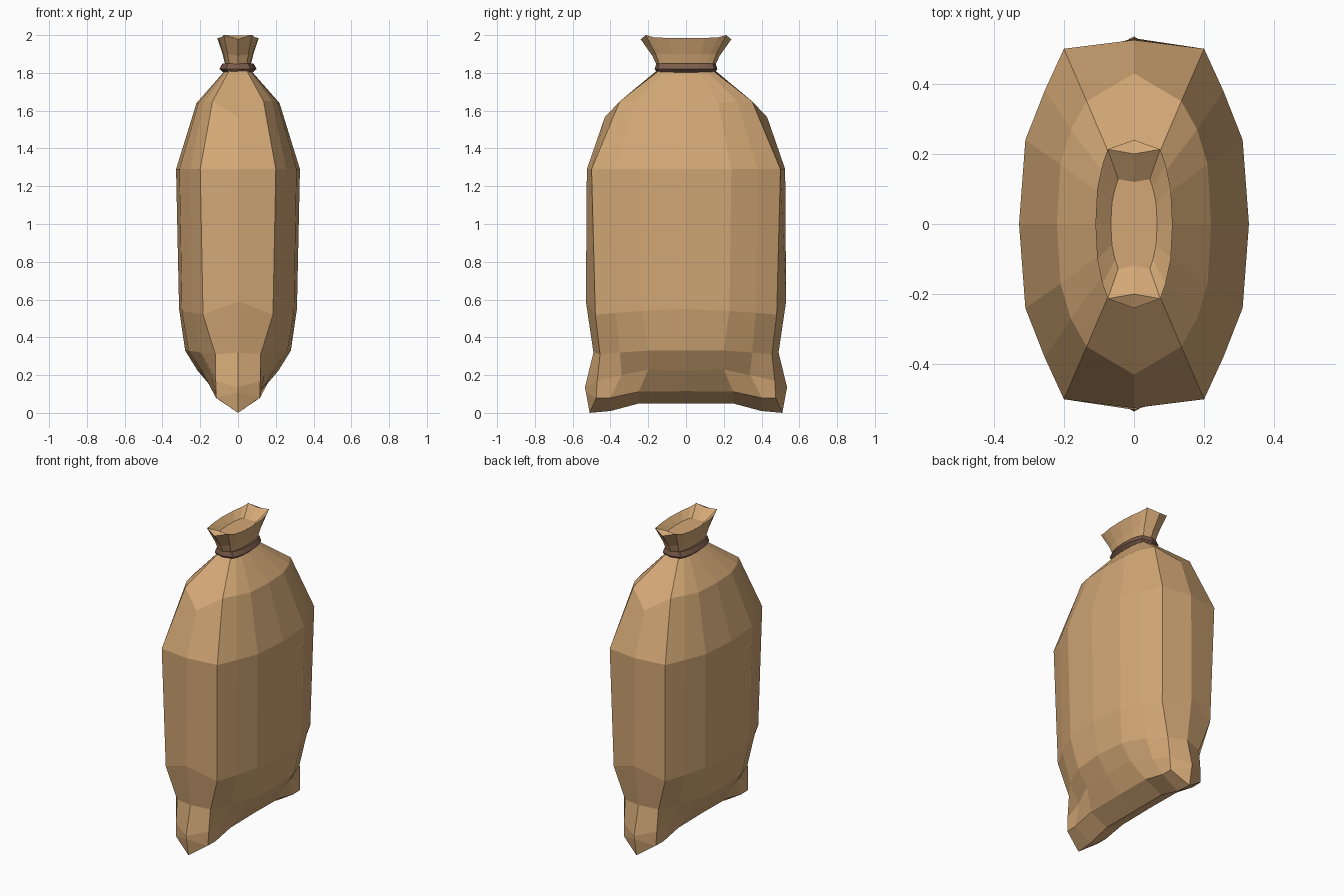
import bpy, bmesh, math
from mathutils import Vector

if "Cube" in bpy.data.objects:
    bpy.data.objects.remove(bpy.data.objects["Cube"])


def material(name, rgb):
    m = bpy.data.materials.new(name)
    m.diffuse_color = (*rgb, 1)
    m.use_nodes = True
    m.node_tree.nodes["Principled BSDF"].inputs["Base Color"].default_value = m.diffuse_color
    return m


BURLAP = material("tan burlap", (0.65, 0.39, 0.18))
CORD = material("dark brown cord", (0.20, 0.107, 0.07))


def full_ring(q):
    """Mirror a quarter outline (side to end, five points) into a 16 point ring."""
    half = q + [(-x, y, z) for x, y, z in reversed(q[:-1])]
    return half + [(x, -y, z) for x, y, z in reversed(half[1:-1])]


def loft(name, quarters, mat, cap=False, closed=False):
    bm = bmesh.new()
    rings = [[bm.verts.new(p) for p in full_ring(q)] for q in quarters]
    pairs = list(zip(rings, rings[1:]))
    if closed:
        pairs.append((rings[-1], rings[0]))
    for a, b in pairs:
        n = len(a)
        for i in range(n):
            j = (i + 1) % n
            bm.faces.new((a[i], a[j], b[j], b[i]))
    if cap:
        r = rings[-1]
        mid = bm.verts.new(sum((v.co for v in r), Vector()) / len(r))
        for i in range(len(r)):
            bm.faces.new((r[i], r[(i + 1) % len(r)], mid))
    bmesh.ops.remove_doubles(bm, verts=bm.verts, dist=0.0005)
    bmesh.ops.recalc_face_normals(bm, faces=bm.faces)
    me = bpy.data.meshes.new(name)
    bm.to_mesh(me)
    bm.free()
    me.materials.append(mat)
    ob = bpy.data.objects.new(name, me)
    bpy.context.collection.objects.link(ob)
    return ob


# Pinched neck shared by body, mouth and cord
neck = [(.062, 0, 1.82), (.06, .06, 1.82), (.053, .1, 1.82), (.042, .132, 1.82), (0, .145, 1.82)]

# Stuffed body, from neck down to the bottom seam with two corner ears
loft("sack_body", [
    neck,
    [(.22, 0, 1.64), (.21, .17, 1.64), (.18, .27, 1.65), (.135, .35, 1.65), (0, .43, 1.565)],
    [(.328, 0, 1.29), (.31, .24, 1.29), (.255, .38, 1.29), (.2, .5, 1.29), (0, .525, 1.29)],
    [(.312, 0, .55), (.297, .23, .54), (.24, .37, .53), (.185, .48, .52), (0, .53, .59)],
    [(.28, 0, .33), (.262, .2, .33), (.2, .35, .32), (.12, .455, .31), (0, .49, .32)],
    [(.215, 0, .225), (.195, .2, .23), (.14, .34, .2), (.118, .47, .17), (0, .535, .135)],
    [(.12, 0, .115), (.12, .25, .112), (.117, .4, .08), (.115, .475, .08), (0, .53, .11)],
    [(0, 0, .05), (0, .25, .05), (0, .4, .01), (0, .51, 0), (0, .51, 0)],
], BURLAP)

# Flared mouth above the cord, with a shallow dished top
rim = [(.11, 0, 1.985), (.105, .1, 1.985), (.09, .17, 1.988), (.075, .213, 2.0), (0, .24, 1.978)]
fold = rim[:-1] + [(0, .2, 1.998)]
dish = [(x * .6, y * .6, 1.945) for x, y, z in fold]
loft("gathered_mouth", [
    neck,
    [(.082, 0, 1.9), (.076, .08, 1.9), (.064, .13, 1.9), (.055, .16, 1.9), (0, .178, 1.89)],
    rim, fold, dish,
], BURLAP, cap=True)

# Cord tied around the neck: a five sided band following the neck outline
band = [(-.012, 1.80), (.008, 1.798), (.03, 1.82), (.017, 1.85), (-.012, 1.848)]


def cord_ring(offset, z):
    out = []
    for x, y, _ in neck:
        a = math.atan2(y / .145, x / .062)
        out.append((0 if x == 0 else x + offset * 1.2 * math.cos(a),
                    y + offset * .7 * math.sin(a) if y else 0, z))
    return out


loft("tie_cord", [cord_ring(o, z) for o, z in band], CORD, closed=True)
